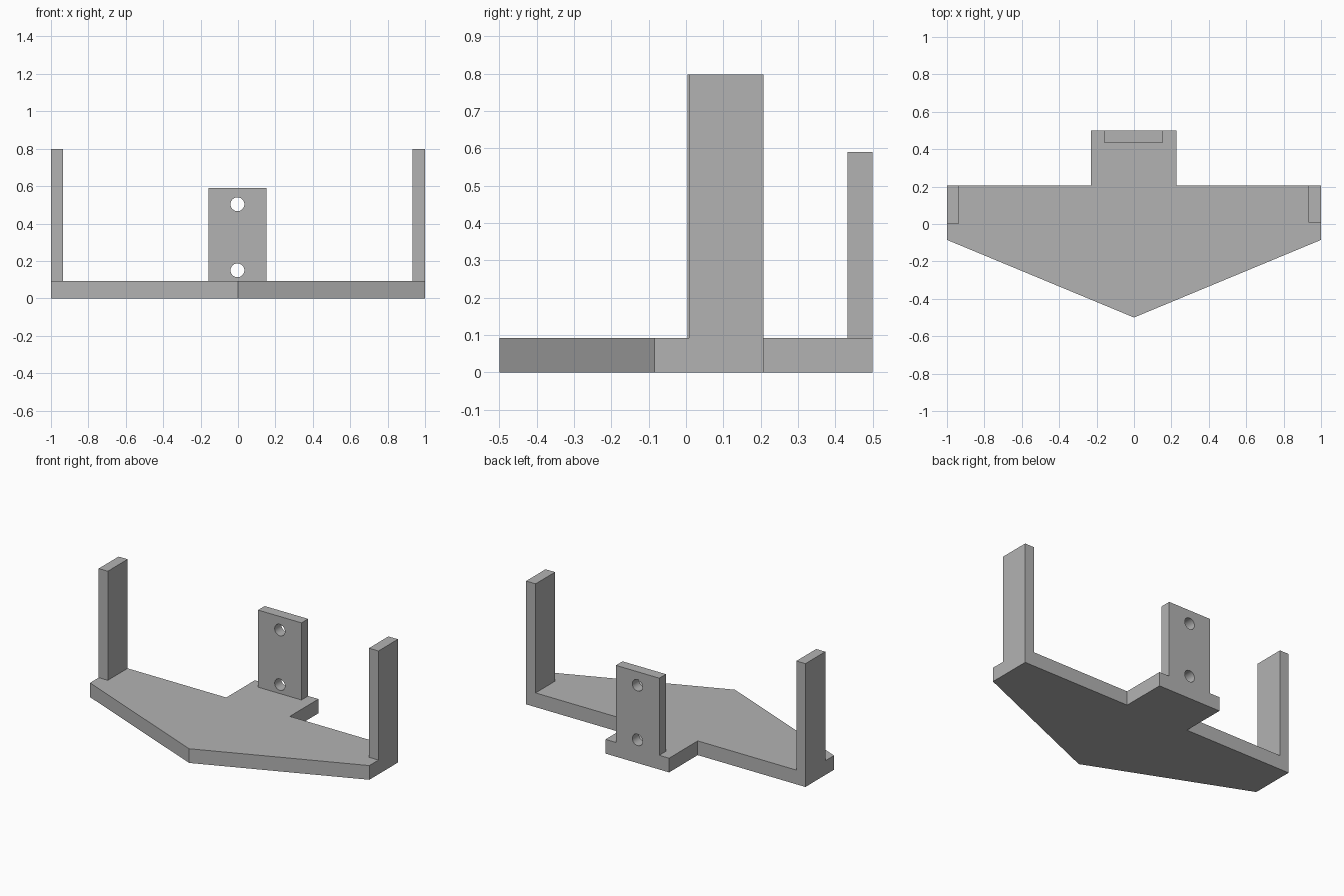
import bpy, bmesh, math
from mathutils import Vector

if "Cube" in bpy.data.objects:
    bpy.data.objects.remove(bpy.data.objects["Cube"], do_unlink=True)

GREY = (0.45, 0.45, 0.45, 1)
grey = bpy.data.materials.new("plain grey")
grey.use_nodes = True
grey.diffuse_color = GREY
grey.node_tree.nodes["Principled BSDF"].inputs["Base Color"].default_value = GREY


def prism(name, outline, bottom, top):
    """Extrude a plan outline between two heights."""
    bm = bmesh.new()
    face = bm.faces.new([bm.verts.new((x, y, bottom)) for x, y in outline])
    raised = bmesh.ops.extrude_face_region(bm, geom=[face])["geom"]
    verts = [v for v in raised if isinstance(v, bmesh.types.BMVert)]
    bmesh.ops.translate(bm, verts=verts, vec=Vector((0, 0, top - bottom)))
    bmesh.ops.recalc_face_normals(bm, faces=bm.faces)
    mesh = bpy.data.meshes.new(name)
    bm.to_mesh(mesh)
    bm.free()
    mesh.materials.append(grey)
    obj = bpy.data.objects.new(name, mesh)
    bpy.context.collection.objects.link(obj)
    return obj


def box(name, x0, x1, y0, y1, z0, z1):
    return prism(name, [(x0, y0), (x1, y0), (x1, y1), (x0, y1)], z0, z1)


# Pointed base plate with a neck at the back
THICK = 0.092
prism("base_plate",
      [(0, -0.5), (1, -0.085), (1, 0.207), (0.226, 0.207), (0.226, 0.5),
       (-0.229, 0.5), (-0.229, 0.207), (-1, 0.207), (-1, -0.085)], 0, THICK)

# Upright arms at both ends
box("left_arm", 0.932, 1, 0.008, 0.207, THICK, 0.798)
box("right_arm", -1, -0.935, 0.004, 0.207, THICK, 0.798)

# Mounting tab with two screw holes
tab = box("mounting_tab", -0.159, 0.152, 0.432, 0.5, THICK, 0.591)
for z in (0.15, 0.503):
    bpy.ops.mesh.primitive_cylinder_add(vertices=32, radius=0.037, depth=0.3,
                                        location=(-0.003, 0.466, z),
                                        rotation=(math.pi / 2, 0, 0))
    cutter = bpy.context.object
    cutter.name = "hole_cutter"
    cutter.hide_render = True
    cutter.data.materials.append(grey)
    hole = tab.modifiers.new("screw_hole", 'BOOLEAN')
    hole.operation = 'DIFFERENCE'
    hole.solver = 'EXACT'
    hole.object = cutter
    bpy.context.view_layer.objects.active = tab
    bpy.ops.object.modifier_apply(modifier=hole.name)
    bpy.data.objects.remove(cutter, do_unlink=True)

# Smooth hole walls, sharp plate edges
bpy.ops.object.select_all(action='DESELECT')
tab.select_set(True)
bpy.context.view_layer.objects.active = tab
bpy.ops.object.shade_smooth_by_angle(angle=math.radians(30))
